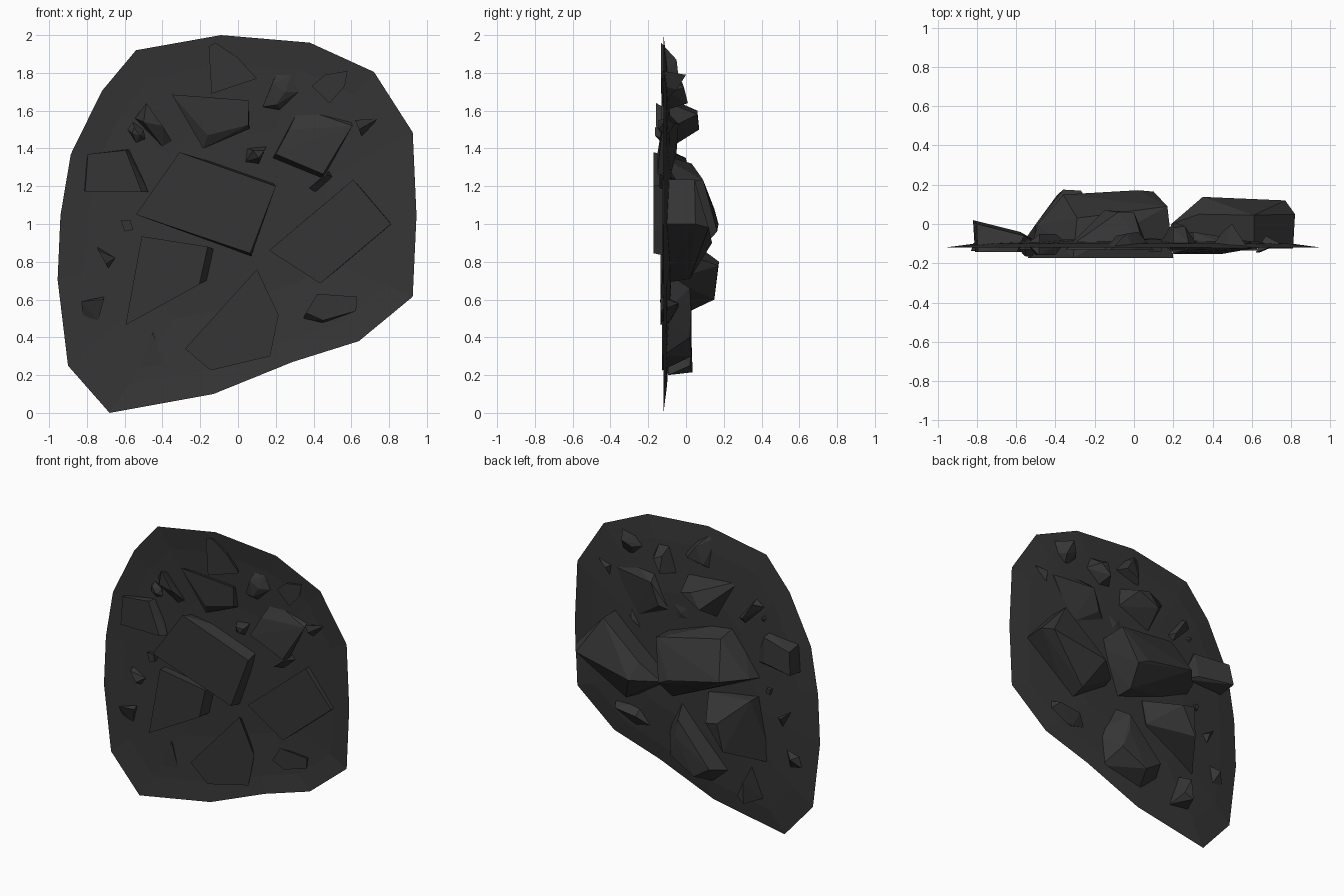
import bpy, bmesh
from math import radians

stone = bpy.data.materials.new("dark_stone")
stone.diffuse_color = (0.036, 0.036, 0.036, 1)


def finish(name, bm):
    bmesh.ops.recalc_face_normals(bm, faces=bm.faces[:])
    me = bpy.data.meshes.new(name)
    bm.to_mesh(me)
    bm.free()
    me.materials.append(stone)
    ob = bpy.data.objects.new(name, me)
    bpy.context.collection.objects.link(ob)
    return ob


def rock(name, front, fy, back=None, depth=-0.05, shrink=0.6):
    """Convex chunk: front outline (x, z) at y=fy, back points (x, z, y)."""
    n = len(front)
    cx = sum(p[0] for p in front) / n
    cz = sum(p[1] for p in front) / n
    if back is None:
        back = [(cx + (x - cx) * shrink, cz + (z - cz) * shrink, depth)
                for x, z in front]
    bm = bmesh.new()
    for x, z in front:
        bm.verts.new((x, fy, z))
    for x, z, y in back:
        bm.verts.new((x, y, z))
    res = bmesh.ops.convex_hull(bm, input=bm.verts[:])
    junk = {g for g in res["geom_interior"] + res["geom_unused"]
            if isinstance(g, bmesh.types.BMVert)}
    bmesh.ops.delete(bm, geom=list(junk), context='VERTS')
    bmesh.ops.dissolve_limit(bm, angle_limit=radians(3),
                             verts=bm.verts[:], edges=bm.edges[:])
    return finish(name, bm)


# shallow dished sheet with a faceted rim
rim = [(-.68, 0), (-.13, .1), (.29, .27), (.64, .38), (.925, .615),
       (.945, 1.045), (.925, 1.485), (.72, 1.805), (.38, 1.96), (-.09, 2),
       (-.54, 1.92), (-.72, 1.705), (-.885, 1.37), (-.94, 1.045),
       (-.955, .705), (-.9, .25)]
bm = bmesh.new()
rings = [[bm.verts.new((x * s, y, 1 + (z - 1) * s)) for x, z in rim]
         for s, y in ((1, -.119), (.85, -.1), (.5, -.08))]
for a, b in zip(rings, rings[1:]):
    for i in range(len(rim)):
        j = (i + 1) % len(rim)
        bm.faces.new((a[i], a[j], b[j], b[i]))
bm.faces.new(rings[-1])
finish("base_sheet", bm)

# big chunks that pass through the sheet
rock("centre_block", [(-.31, 1.38), (.2, 1.2), (.065, .845), (-.54, 1.05)], -.172,
     [(.17, 1.235, .09), (-.29, 1.32, .03), (.1, .96, .165), (-.36, 1.08, .15),
      (-.49, 1.08, 0), (.02, 1.0, .172), (.07, .83, .05), (.07, .83, -.1)])
rock("lower_left_block", [(-.51, .935), (-.16, .88), (-.205, .68), (-.595, .465)], -.135,
     [(-.125, .865, -.07), (-.16, .705, -.07), (-.27, .78, .17), (-.39, .6, .15),
      (-.36, .8, .175), (-.5, .93, 0)])
rock("right_block", [(.61, 1.235), (.81, 1), (.435, .685), (.165, .86)], -.125,
     [(.82, 1, .05), (.77, .98, .12), (.61, 1.235, .045), (.35, .9, .138),
      (.45, .71, .02), (.19, .88, .0), (.33, 1.0, .05)])
rock("bottom_block", [(.1, .76), (.215, .52), (.17, .3), (-.145, .225), (-.28, .34)], -.127,
     [(.05, .66, .02), (-.2, .38, .03), (.11, .4, .02), (-.08, .3, .03), (.06, .54, .03)])
rock("upper_block", [(-.35, 1.685), (.055, 1.655), (.055, 1.525), (-.16, 1.47)], -.13,
     [(-.08, 1.6, .06), (-.15, 1.5, .07), (0, 1.58, .06), (.06, 1.505, -.09),
      (-.185, 1.4, -.09)])
rock("left_block", [(-.795, 1.37), (-.595, 1.39), (-.51, 1.17), (-.81, 1.17)], -.142,
     [(-.82, 1.2, .02), (-.8, 1.35, .0), (-.56, 1.37, -.06), (-.475, 1.17, -.1),
      (-.58, 1.395, -.1), (-.58, 1.2, -.04)])
rock("upper_right_block", [(.2, 1.37), (.45, 1.265)], -.152,
     [(.185, 1.35, -.085), (.45, 1.242, -.085), (.27, 1.5, -.13), (.605, 1.52, -.125),
      (.305, 1.575, -.09), (.43, 1.58, -.09), (.6, 1.54, -.09),
      (.3, 1.53, -.04), (.25, 1.38, -.05), (.42, 1.42, -.075)])
rock("top_block", [(-.155, 1.94), (-.12, 1.96), (0, 1.88), (.1, 1.77), (-.14, 1.69)], -.133,
     [(-.04, 1.87, -.05), (.02, 1.78, -.04), (-.09, 1.75, -.06)])
rock("rear_block", [(-.45, .43), (-.53, .22), (-.38, .2)], -.095,
     [(-.47, .215, .035), (-.46, .36, .03), (-.41, .25, .02)])

# smaller chips
rock("chip_a", [(.18, 1.74), (.2, 1.63), (.25, 1.7)], -.13,
     [(.2, 1.79, -.1), (.28, 1.785, -.1), (.32, 1.7, -.1), (.22, 1.605, -.1),
      (.13, 1.62, -.1), (.2, 1.75, -.02), (.26, 1.72, -.01), (.2, 1.64, .01)])
rock("chip_b", [(.39, 1.73), (.46, 1.79), (.58, 1.81), (.565, 1.73), (.485, 1.64)], -.125,
     [(.5, 1.79, 0), (.45, 1.74, -.04), (.52, 1.71, -.05)])
rock("chip_c", [(.62, 1.55), (.64, 1.5)], -.145,
     [(.745, 1.56, -.1), (.655, 1.465, -.1), (.67, 1.53, -.06)])
rock("chip_d", [(.375, 1.19), (.47, 1.26)], -.14,
     [(.48, 1.28, -.08), (.5, 1.25, -.08), (.41, 1.17, -.08), (.46, 1.23, -.05)])
rock("chip_e", [(.08, 1.39), (.14, 1.39), (.11, 1.35)], -.14,
     [(.05, 1.4, -.08), (.15, 1.41, -.08), (.11, 1.32, -.08), (.04, 1.33, -.08),
      (.09, 1.36, -.07)])
rock("chip_f", [(-.485, 1.64), (-.4, 1.52), (-.5, 1.54)], -.158,
     [(-.545, 1.56, -.1), (-.35, 1.44, -.09), (-.4, 1.41, -.09),
      (-.48, 1.58, -.05), (-.4, 1.46, -.05)])
rock("chip_g", [(-.585, 1.5), (-.555, 1.54), (-.5, 1.5), (-.49, 1.45), (-.54, 1.43)], -.13,
     [(-.55, 1.51, -.165), (-.52, 1.47, -.165), (-.56, 1.48, -.16), (-.54, 1.48, -.07)])
rock("chip_h", [(-.62, 1.02), (-.57, 1.02), (-.555, .97), (-.6, .96)], -.125, depth=-.07)
rock("chip_i", [(-.74, .86), (-.7, .79)], -.135,
     [(-.745, .88, -.09), (-.65, .82, -.09), (-.685, .765, -.09), (-.69, .83, -.06)])
rock("chip_j", [(-.83, .59), (-.71, .6)], -.138,
     [(-.71, .615, -.1), (-.74, .49, -.1), (-.82, .51, -.1), (-.77, .57, -.05)])
rock("chip_k", [(.42, .63), (.63, .615), (.625, .54), (.45, .49), (.36, .53)], -.135,
     [(.445, .475, -.09), (.345, .5, -.09), (.58, .58, -.04), (.42, .56, -.04)])
